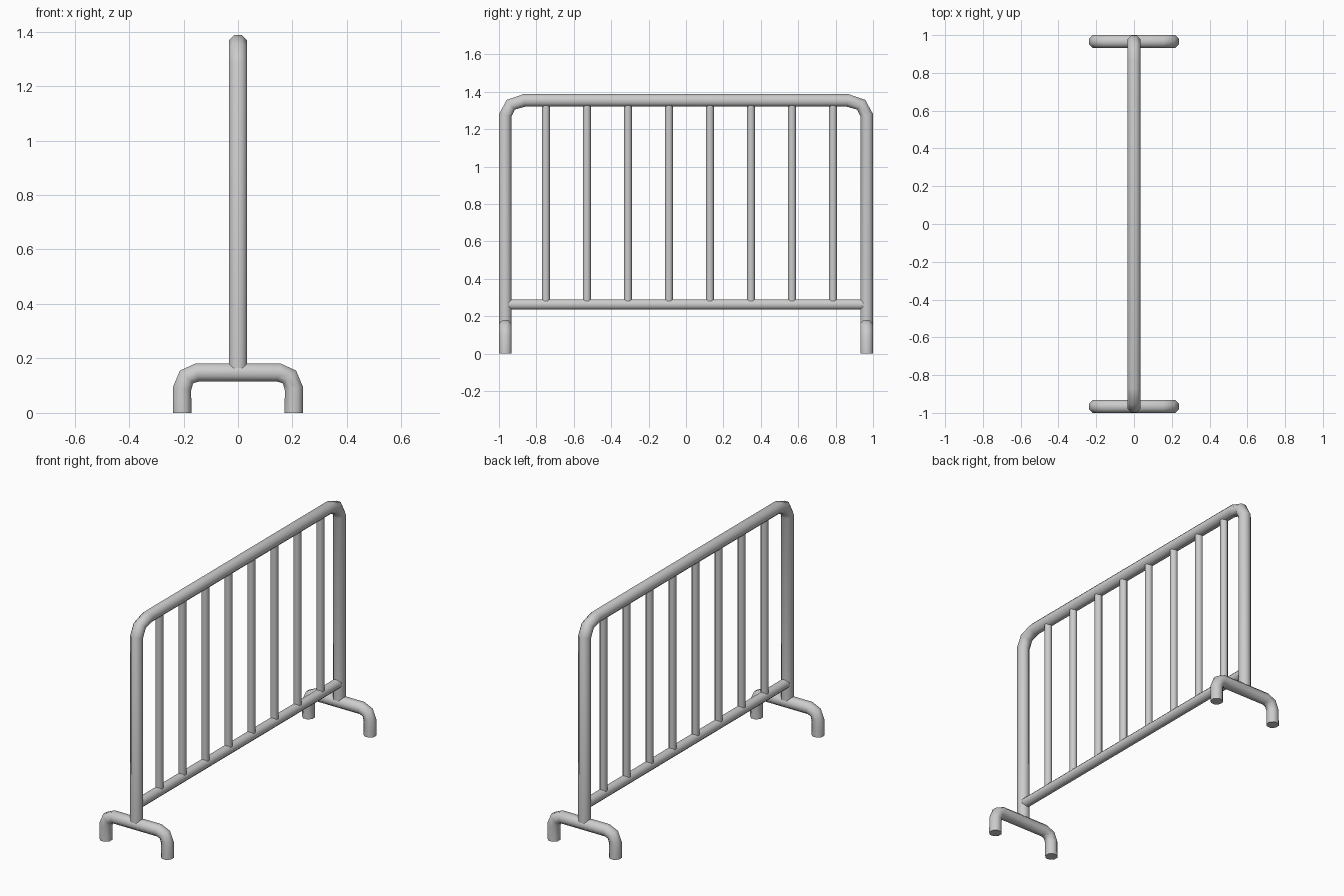
import bpy, bmesh, math
from mathutils import Vector

if "Cube" in bpy.data.objects:
    bpy.data.objects.remove(bpy.data.objects["Cube"])


def tube(name, pts, axis, r, sides=8):
    """Capped tube swept along a planar path; axis is the plane normal."""
    pts = [Vector(p) for p in pts]
    axis = Vector(axis)
    bm = bmesh.new()
    rings = []
    for i, p in enumerate(pts):
        a = (p - pts[max(i - 1, 0)]).normalized()
        b = (pts[min(i + 1, len(pts) - 1)] - p).normalized()
        side = axis.cross((a + b).normalized())
        ring = []
        for k in range(sides):
            t = 2 * math.pi * (k + 0.5) / sides
            ring.append(bm.verts.new(p + r * (axis * math.cos(t) + side * math.sin(t))))
        rings.append(ring)
    for r0, r1 in zip(rings, rings[1:]):
        for k in range(sides):
            j = (k + 1) % sides
            bm.faces.new((r0[k], r0[j], r1[j], r1[k]))
    bm.faces.new(rings[0])
    bm.faces.new(rings[-1])
    bmesh.ops.recalc_face_normals(bm, faces=bm.faces)
    for f in bm.faces:
        f.smooth = len(f.verts) == 4
    me = bpy.data.meshes.new(name)
    bm.to_mesh(me)
    bm.free()
    ob = bpy.data.objects.new(name, me)
    bpy.context.collection.objects.link(ob)
    return ob


def arch(half):
    """Mirror a half path of (u, z) into a full arch."""
    return half + [(-u, z) for u, z in reversed(half)]


# Main frame: inverted U with two-step bends
frame = arch([(-0.966, 0.165), (-0.966, 1.275), (-0.937, 1.331), (-0.865, 1.354)])
tube("frame", [(0, u, z) for u, z in frame], (1, 0, 0), 0.0365)

# Lower rail
tube("lower_rail", [(0, -0.95, 0.263), (0, 0.95, 0.263)], (1, 0, 0), 0.030)

# Upright bars
for i in range(8):
    y = -0.749 + i * 0.2193
    tube(f"bar_{i + 1}", [(0, y, 0.265), (0, y, 1.345)], (1, 0, 0), 0.0225)

# Feet: small inverted U at each end
foot = arch([(-0.205, 0), (-0.205, 0.09), (-0.189, 0.132), (-0.15, 0.148)])
for label, y in (("front", -0.966), ("back", 0.966)):
    tube(f"{label}_foot", [(u, y, z) for u, z in foot], (0, 1, 0), 0.0365)
